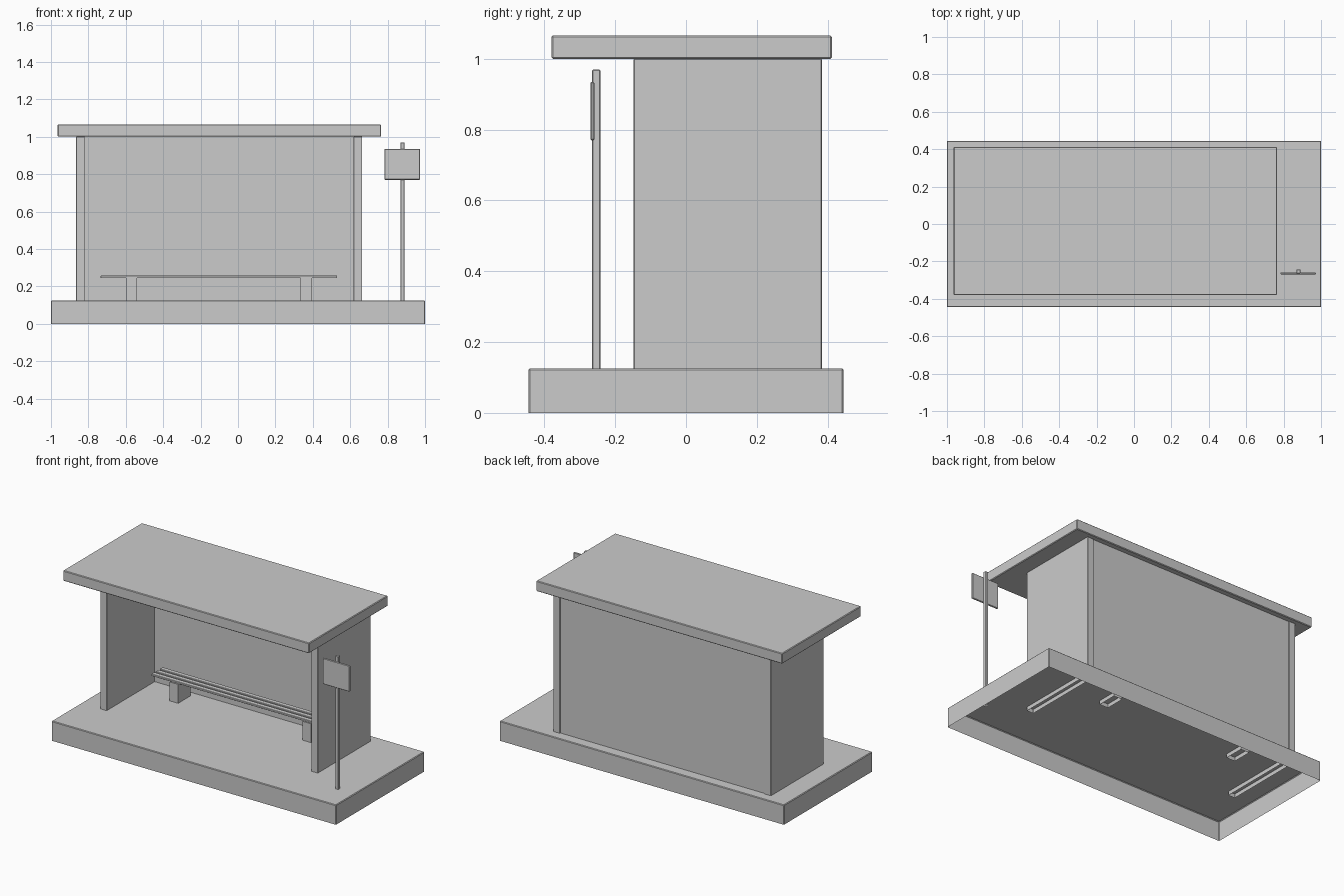
import bpy, bmesh

if "Cube" in bpy.data.objects:
    bpy.data.objects.remove(bpy.data.objects["Cube"])


def box(name, x, y, z, bevel=0.003, open_bottom=False):
    """Box from (min, max) ranges, lightly bevelled, optionally without its bottom face."""
    bm = bmesh.new()
    bmesh.ops.create_cube(bm, size=1)
    for v in bm.verts:
        for i, (lo, hi) in enumerate((x, y, z)):
            v.co[i] = lo if v.co[i] < 0 else hi
    if open_bottom:
        bm.normal_update()
        bottom = [f for f in bm.faces if f.normal.z < -0.9]
        bmesh.ops.delete(bm, geom=bottom, context='FACES')
    mesh = bpy.data.meshes.new(name)
    bm.to_mesh(mesh)
    bm.free()
    obj = bpy.data.objects.new(name, mesh)
    bpy.context.collection.objects.link(obj)
    if bevel:
        mod = obj.modifiers.new("edge_bevel", 'BEVEL')
        mod.width = bevel
        mod.segments = 1
    return obj


GROUND = 0.125   # top of the platform
SUNK = 0.10      # parts are sunk a little through the platform
EAVES = 1.0

# Platform (hollow underneath) and roof slab
box("platform", (-1, 1), (-0.445, 0.445), (0, GROUND), 0.004, True)
box("roof", (-0.965, 0.765), (-0.38, 0.412), (EAVES, 1.066), 0.004)

# Shelter walls
for side, x in (("left", (-0.866, -0.82)), ("right", (0.618, 0.664))):
    box(side + "_wall", x, (-0.148, 0.384), (SUNK, EAVES), 0.002, True)
box("back_wall", (-0.822, 0.62), (0.335, 0.378), (SUNK, EAVES), 0, True)

# Bench: two legs and three slats
for side, x in (("left", -0.57), ("right", 0.365)):
    box(side + "_bench_leg", (x - 0.03, x + 0.03), (0.17, 0.295), (SUNK, 0.245), 0, True)
for i in range(3):
    y = 0.178 + i * 0.042
    box(f"bench_slat_{i + 1}", (-0.735, 0.53), (y, y + 0.03), (0.244, 0.257), 0.002)

# Stop sign on a thin post
box("sign_post", (0.868, 0.89), (-0.265, -0.242), (SUNK, 0.97), 0.003, True)
box("sign_panel", (0.783, 0.973), (-0.27, -0.259), (0.77, 0.935), 0.003)
